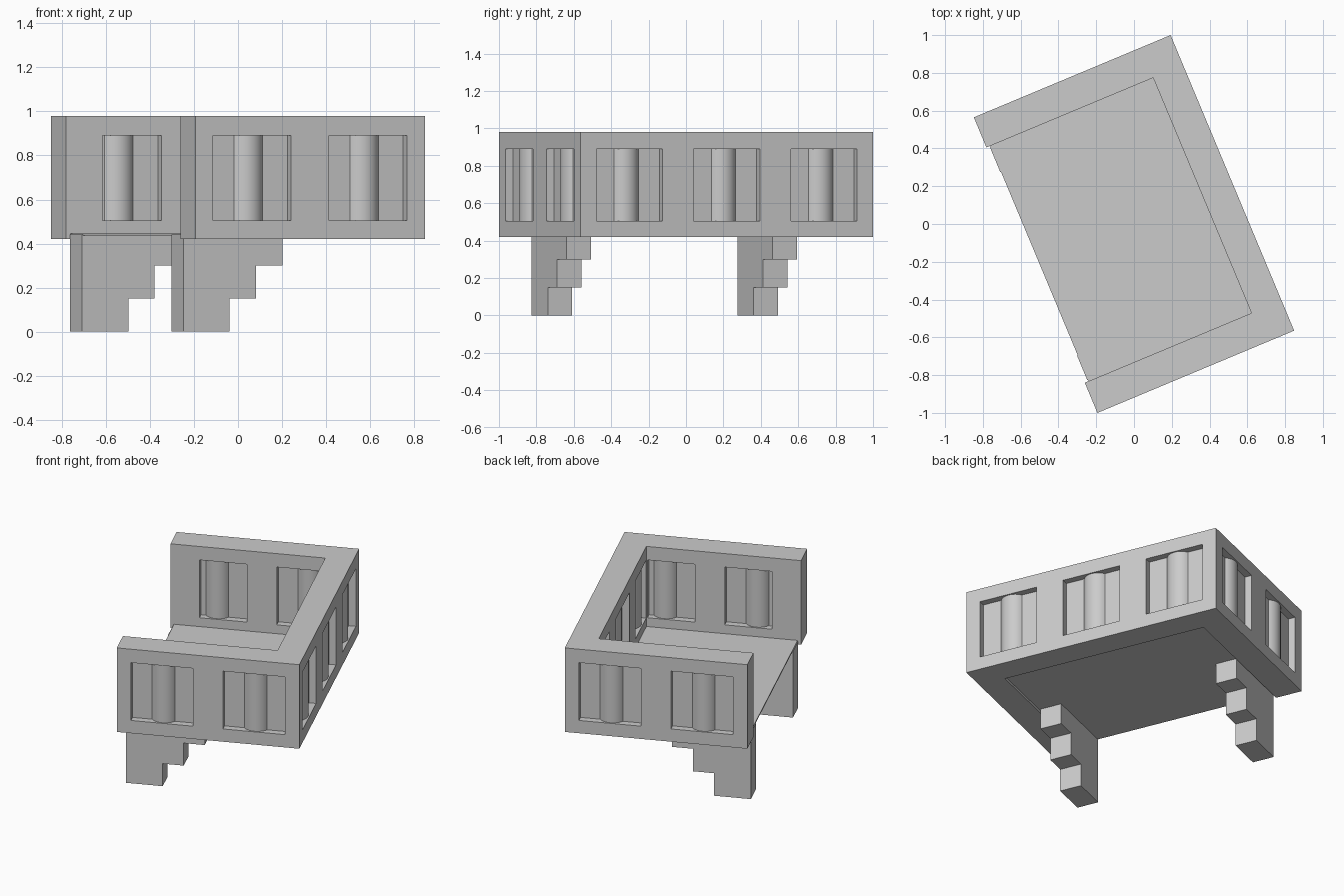
import bpy, bmesh, math
from mathutils import Vector

if "Cube" in bpy.data.objects:
    bpy.data.objects.remove(bpy.data.objects["Cube"])

ANGLE = math.radians(22.69)      # whole balcony is turned about z
U, V = 0.5645, 0.848             # outer half sizes
UI, VI = 0.392, 0.675            # inner faces of the walls
Z0, Z1 = 0.42, 0.98              # wall bottom and top
WZ0, WZ1 = 0.505, 0.89           # panel bottom and top
HALF, DEPTH = 0.192, 0.045       # panel half width and recess depth


def add_prism(bm, points, direction):
    """Extrude a planar outline along a direction into a closed solid."""
    face = bm.faces.new([bm.verts.new(p) for p in points])
    ext = bmesh.ops.extrude_face_region(bm, geom=[face])
    bmesh.ops.translate(bm, vec=Vector(direction),
                        verts=[g for g in ext["geom"] if isinstance(g, bmesh.types.BMVert)])


def add_box(bm, lo, hi):
    (x0, y0, z0), (x1, y1, z1) = lo, hi
    add_prism(bm, [(x0, y0, z0), (x1, y0, z0), (x1, y1, z0), (x0, y1, z0)], (0, 0, z1 - z0))


def finish(name, bm):
    bmesh.ops.recalc_face_normals(bm, faces=bm.faces)
    mesh = bpy.data.meshes.new(name)
    bm.to_mesh(mesh)
    bm.free()
    obj = bpy.data.objects.new(name, mesh)
    obj.rotation_euler.z = ANGLE
    bpy.context.collection.objects.link(obj)
    return obj


def activate(obj):
    bpy.ops.object.select_all(action='DESELECT')
    obj.select_set(True)
    bpy.context.view_layer.objects.active = obj


# Three-sided parapet wall
bm = bmesh.new()
outline = [(-U, -V), (U, -V), (U, V), (-U, V), (-U, VI), (UI, VI), (UI, -VI), (-U, -VI)]
add_prism(bm, [(x, y, Z0) for x, y in outline], (0, 0, Z1 - Z0))
wall = finish("parapet_wall", bm)

# Every panel: wall face origin, outward normal, centre along wall, limit along wall
panels = []
for s in (-1, 1):
    for c in (-0.285, 0.285):
        panels.append((Vector((0, s * V, 0)), Vector((0, s, 0)), Vector((1, 0, 0)), c, 1.0))
        panels.append((Vector((0, s * VI, 0)), Vector((0, -s, 0)), Vector((1, 0, 0)), c, UI - 0.007))
for c in (-0.564, 0, 0.564):
    panels.append((Vector((U, 0, 0)), Vector((1, 0, 0)), Vector((0, 1, 0)), c, 1.0))
    panels.append((Vector((UI, 0, 0)), Vector((-1, 0, 0)), Vector((0, 1, 0)), c, VI - 0.007))

# Recess cutters and rounded balusters
cut_bm, bal_bm = bmesh.new(), bmesh.new()
up = Vector((0, 0, 1))
R, BULGE, SEG = 0.0705, 0.037, 12
radius = (R * R + BULGE * BULGE) / (2 * BULGE)
sweep = math.asin(R / radius)
for origin, n, t, c, limit in panels:
    a, b = max(c - HALF, -limit), min(c + HALF, limit)
    base = origin + up * WZ0
    add_prism(cut_bm, [base + t * a - n * DEPTH, base + t * b - n * DEPTH,
                       base + t * b + n * 0.004, base + t * a + n * 0.004], up * (WZ1 - WZ0))
    arc = []
    for i in range(SEG + 1):
        ang = -sweep + 2 * sweep * i / SEG
        out = radius * math.cos(ang) - (radius - BULGE)
        arc.append(base + t * (c + radius * math.sin(ang)) + n * (out - DEPTH))
    back = [base + t * (c + R) - n * (DEPTH + 0.01), base + t * (c - R) - n * (DEPTH + 0.01)]
    add_prism(bal_bm, arc + back, up * (WZ1 - WZ0))

cutter = finish("panel_cutter", cut_bm)
cutter.hide_render = True
mod = wall.modifiers.new("panels", 'BOOLEAN')
mod.operation = 'DIFFERENCE'
mod.solver = 'EXACT'
mod.object = cutter
activate(wall)
bpy.ops.object.modifier_apply(modifier=mod.name)
bpy.data.objects.remove(cutter)

balusters = finish("balusters", bal_bm)
activate(balusters)
bpy.ops.object.shade_smooth_by_angle(angle=math.radians(30))

# Thin floor slab set slightly above the wall bottom
bm = bmesh.new()
add_box(bm, (-0.543, -VI - 0.004, 0.437), (UI + 0.004, VI + 0.004, 0.446))
finish("floor", bm)

# Stepped support brackets
steps = [(-0.547, 0), (-0.32, 0), (-0.32, 0.15), (-0.19, 0.15),
         (-0.19, 0.30), (-0.06, 0.30), (-0.06, 0.442), (-0.547, 0.442)]
for name, v in (("left_bracket", 0.526), ("right_bracket", -0.667)):
    bm = bmesh.new()
    add_prism(bm, [(x, v, z) for x, z in steps], (0, 0.141, 0))
    finish(name, bm)
